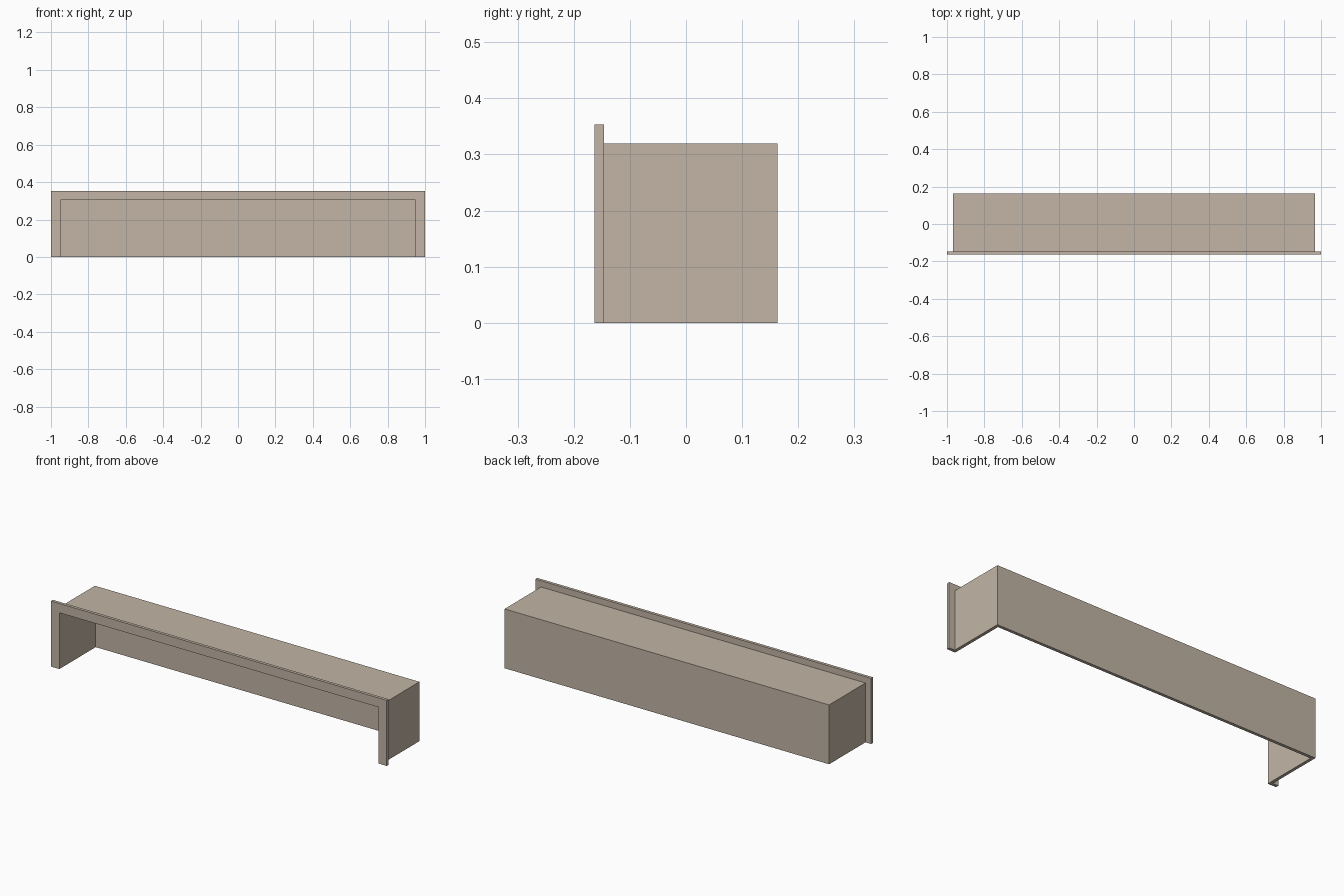
import bpy, bmesh

if "Cube" in bpy.data.objects:
    bpy.data.objects.remove(bpy.data.objects["Cube"])

T = 0.0165                      # sheet thickness
D = 0.163                       # half depth
IN_X, IN_Z = 0.95, 0.303        # clear opening: half width and height
LIP = 0.05                      # visible width of the front trim

mat = bpy.data.materials.new("warm_beige")
mat.diffuse_color = (0.54, 0.46, 0.376, 1)
mat.use_nodes = True
mat.node_tree.nodes["Principled BSDF"].inputs["Base Color"].default_value = mat.diffuse_color


def arch(w, h, y):
    """Open-bottomed arch path: left foot, left top, right top, right foot."""
    return [(-w, y, 0), (-w, y, h), (w, y, h), (w, y, 0)]


def hood(name, border, y0, y1, back=0.0):
    """Arch-shaped band from y0 to y1; back > 0 closes it with a rear panel."""
    bm = bmesh.new()
    yi = y1 - back
    loops = [arch(IN_X + border, IN_Z + border, y0),
             arch(IN_X + border, IN_Z + border, y1),
             arch(IN_X, IN_Z, yi),
             arch(IN_X, IN_Z, y0)]
    of, ob, ib, inf = [[bm.verts.new(p) for p in l] for l in loops]
    pairs = [(of, ob), (ib, inf), (inf, of)]
    if not back:
        pairs.append((ob, ib))
    for a, b in pairs:
        for i in range(3):
            bm.faces.new((a[i], a[i + 1], b[i + 1], b[i]))
    # foot faces on the ground
    for i in (0, 3):
        bm.faces.new((of[i], ob[i], ib[i], inf[i]))
    if back:
        bm.faces.new(ob)
        bm.faces.new(ib)
        bm.faces.new((ob[0], ob[3], ib[3], ib[0]))
    bmesh.ops.recalc_face_normals(bm, faces=bm.faces[:])
    mesh = bpy.data.meshes.new(name)
    bm.to_mesh(mesh)
    bm.free()
    mesh.materials.append(mat)
    obj = bpy.data.objects.new(name, mesh)
    bpy.context.collection.objects.link(obj)
    return obj


# thin trim frame around the front opening
hood("front_trim", LIP, -D, -D + T)
# hollow housing behind it, open at the front and underneath
hood("housing", T, -D + T, D, back=T)
